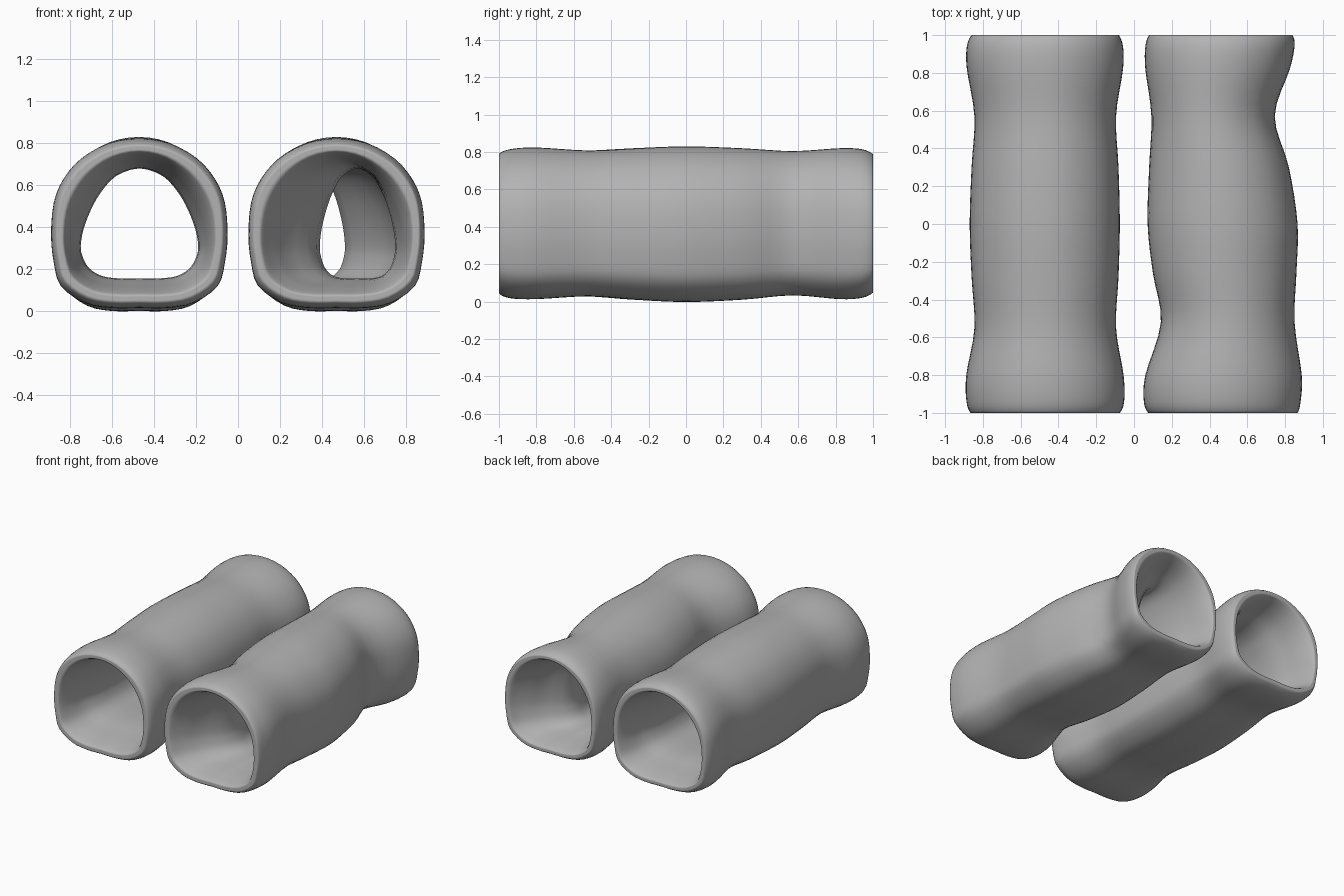
import bpy, bmesh

grey = bpy.data.materials.new("grey")
grey.diffuse_color = (0.45, 0.45, 0.45, 1)

# Half cross-sections (u across, v up), from bottom centre to top centre
OUTER = [(0, 0), (.32, 0), (.62, .03), (.89, .13), (.97, .27), (1, .43),
         (.97, .62), (.86, .76), (.66, .88), (.35, .97), (0, 1)]
INNER = [(0, 0), (.3, 0), (.62, .02), (.85, .09), (.97, .2), (1, .3),
         (.95, .45), (.83, .62), (.66, .78), (.4, .93), (0, 1)]


def smooth_loop(points, steps):
    """Closed Catmull-Rom curve through points of any dimension."""
    n, out = len(points), []
    for i in range(n):
        p0, p1, p2, p3 = (points[(i + k) % n] for k in (-1, 0, 1, 2))
        for s in range(steps):
            t = s / steps
            out.append(tuple(
                0.5 * (2 * b + (c - a) * t + (2 * a - 5 * b + 4 * c - d) * t * t
                       + (3 * b - a - 3 * c + d) * t ** 3)
                for a, b, c, d in zip(p0, p1, p2, p3)))
    return out


def full_section(half):
    return smooth_loop(half + [(-u, v) for u, v in half[-2:0:-1]], 3)


def tube(name, rings):
    """Rings run back along the outside and return along the inside:
    (y, left, right, bottom, top, inner-shape blend)."""
    outer, inner = full_section(OUTER), full_section(INNER)
    bm = bmesh.new()
    loops = []
    for y, xl, xr, zb, zt, w in smooth_loop(rings, 4):
        w = min(1, max(0, w))
        cx, hw = (xl + xr) / 2, (xr - xl) / 2
        loops.append([bm.verts.new((
            cx + hw * (a[0] * (1 - w) + b[0] * w),
            max(-1, min(1, y)),
            zb + (zt - zb) * (a[1] * (1 - w) + b[1] * w)))
            for a, b in zip(outer, inner)])
    n, m = len(loops), len(outer)
    for i in range(n):
        p, q = loops[i], loops[(i + 1) % n]
        for j in range(m):
            k = (j + 1) % m
            bm.faces.new((p[j], p[k], q[k], q[j]))
    bmesh.ops.recalc_face_normals(bm, faces=bm.faces)
    for f in bm.faces:
        f.smooth = True
    me = bpy.data.meshes.new(name)
    bm.to_mesh(me)
    bm.free()
    me.materials.append(grey)
    ob = bpy.data.objects.new(name, me)
    bpy.context.collection.objects.link(ob)


# Straight tube with two gentle waists
tube("straight_tube", [
    (-1, -.865, -.075, .045, .79, 0), (-.94, -.887, -.052, .02, .815, 0),
    (-.8, -.888, -.055, .015, .824, 0), (-.55, -.845, -.095, .03, .808, 0),
    (-.28, -.86, -.082, .012, .82, 0), (0, -.87, -.075, 0, .83, 0),
    (.3, -.86, -.082, .012, .82, 0), (.57, -.845, -.095, .035, .805, 0),
    (.82, -.885, -.058, .015, .82, 0), (.94, -.885, -.058, .022, .815, 0),
    (1, -.86, -.08, .05, .788, 0),
    (1, -.835, -.105, .075, .765, .2), (.93, -.81, -.13, .1, .74, .5),
    (.8, -.785, -.155, .125, .715, .8), (.57, -.75, -.19, .155, .68, 1),
    (0, -.77, -.17, .13, .705, 1), (-.55, -.75, -.19, .155, .68, 1),
    (-.8, -.785, -.155, .125, .715, .8), (-.93, -.81, -.13, .1, .74, .5),
    (-1, -.835, -.105, .075, .765, .2)])

# Pinched tube: dented on its left near the front, on its right near the back
tube("pinched_tube", [
    (-1, .075, .865, .045, .79, 0), (-.94, .052, .882, .02, .815, 0),
    (-.8, .06, .888, .015, .824, 0), (-.52, .142, .85, .03, .808, 0),
    (-.26, .1, .86, .012, .82, 0), (0, .072, .866, 0, .83, 0),
    (.3, .08, .82, .012, .82, 0), (.57, .092, .745, .035, .805, 0),
    (.82, .06, .825, .015, .82, 0), (.94, .06, .85, .022, .815, 0),
    (1, .08, .84, .05, .788, 0),
    (1, .105, .815, .075, .765, .2), (.93, .13, .77, .1, .74, .5),
    (.8, .155, .67, .125, .715, .8), (.57, .19, .51, .155, .68, 1),
    (0, .19, .75, .13, .705, 1), (-.52, .39, .75, .155, .68, 1),
    (-.8, .23, .785, .125, .715, .8), (-.93, .15, .81, .1, .74, .5),
    (-1, .105, .835, .075, .765, .2)])
